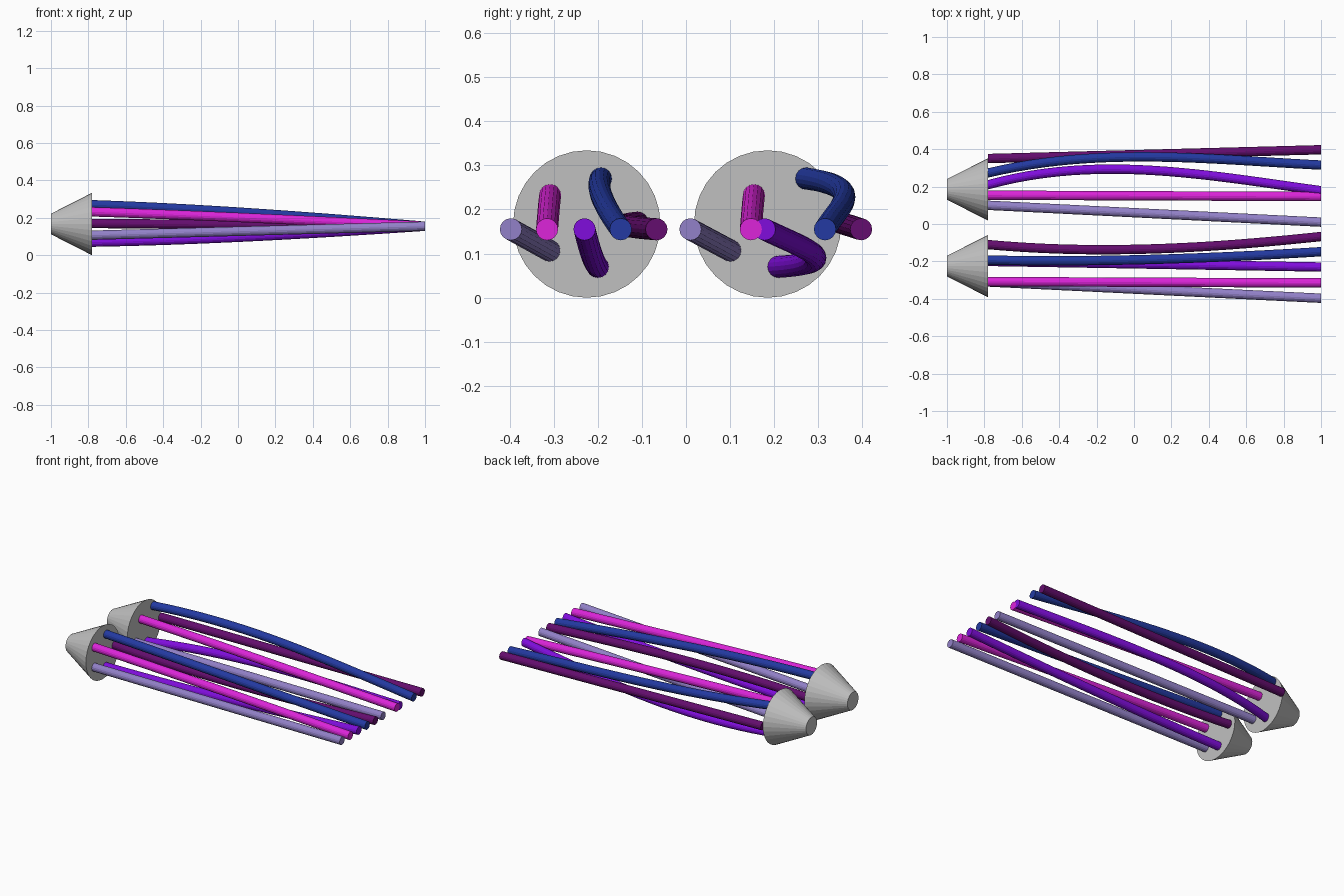
import bpy, bmesh, math
from mathutils import Matrix, Vector

if "Cube" in bpy.data.objects:
    bpy.data.objects.remove(bpy.data.objects["Cube"])

X0, X1, R = -0.78, 1.0, 0.025   # tube start, tube end, tube radius
TIP_Z = 0.155                   # all tubes finish at this height


def material(name, rgb):
    m = bpy.data.materials.new(name)
    m.diffuse_color = (*rgb, 1)
    m.use_nodes = True
    m.node_tree.nodes["Principled BSDF"].inputs["Base Color"].default_value = m.diffuse_color
    return m


MATS = {
    "grey": material("grey", (0.53, 0.53, 0.53)),
    "lavender": material("lavender", (0.29, 0.22, 0.58)),
    "magenta": material("magenta", (0.72, 0.018, 0.70)),
    "violet": material("violet", (0.216, 0.004, 0.72)),
    "blue": material("blue", (0.017, 0.042, 0.36)),
    "plum": material("plum", (0.127, 0.004, 0.156)),
}


def finish(bm, name, mat):
    bmesh.ops.recalc_face_normals(bm, faces=bm.faces)
    me = bpy.data.meshes.new(name)
    bm.to_mesh(me)
    bm.free()
    me.materials.append(MATS[mat])
    ob = bpy.data.objects.new(name, me)
    bpy.context.collection.objects.link(ob)


def cone_head(name, y):
    """Truncated cone with its wide face towards the tubes."""
    bm = bmesh.new()
    place = Matrix.Translation((-0.89, y, 0.167)) @ Matrix.Rotation(math.pi / 2, 4, 'Y')
    bmesh.ops.create_cone(bm, cap_ends=True, segments=32, radius1=0.055,
                          radius2=0.167, depth=0.22, matrix=place)
    finish(bm, name, "grey")


def tube(name, mat, ys, zs, steps=24, sides=16):
    """Capped tube swept along a cubic curve given by four y and four z controls."""
    bm = bmesh.new()
    rings = []
    for i in range(steps + 1):
        t = i / steps
        w = ((1 - t)**3, 3*t*(1 - t)**2, 3*t*t*(1 - t), t**3)
        y = sum(a * b for a, b in zip(w, ys))
        z = sum(a * b for a, b in zip(w, zs))
        x = X0 + (X1 - X0) * t
        rings.append([bm.verts.new((x, y + R * math.cos(2*math.pi*k/sides),
                                    z + R * math.sin(2*math.pi*k/sides)))
                      for k in range(sides)])
    for a, b in zip(rings, rings[1:]):
        for k in range(sides):
            n = (k + 1) % sides
            bm.faces.new((a[k], a[n], b[n], b[k]))
    bm.faces.new(rings[0])
    bm.faces.new(rings[-1])
    finish(bm, name, mat)


def straight(a, b):
    return [a + (b - a) * i / 3 for i in range(4)]


# Height profile of each tube colour, shared by both bundles
HEIGHTS = {
    "lavender": straight(0.107, TIP_Z),
    "magenta": (0.232, 0.213, 0.184, TIP_Z),
    "violet": (0.07, 0.08, 0.115, TIP_Z),
    "blue": (0.27, 0.25, 0.205, TIP_Z),
    "plum": straight(0.17, TIP_Z),
}

# Sideways path of each tube
BUNDLES = {
    "front": (-0.225, {
        "lavender": straight(-0.31, -0.397),
        "magenta": straight(-0.308, -0.315),
        "violet": straight(-0.20, -0.23),
        "blue": (-0.193, -0.205, -0.185, -0.148),
        "plum": (-0.11, -0.165, -0.13, -0.067),
    }),
    "back": (0.185, {
        "lavender": straight(0.10, 0.01),
        "magenta": straight(0.154, 0.147),
        "violet": (0.21, 0.374, 0.259, 0.178),
        "blue": (0.273, 0.415, 0.345, 0.315),
        "plum": straight(0.35, 0.397),
    }),
}

for side, (centre, paths) in BUNDLES.items():
    cone_head(side + "_cone_head", centre)
    for colour, ys in paths.items():
        tube(f"{side}_{colour}_tube", colour, ys, HEIGHTS[colour])
